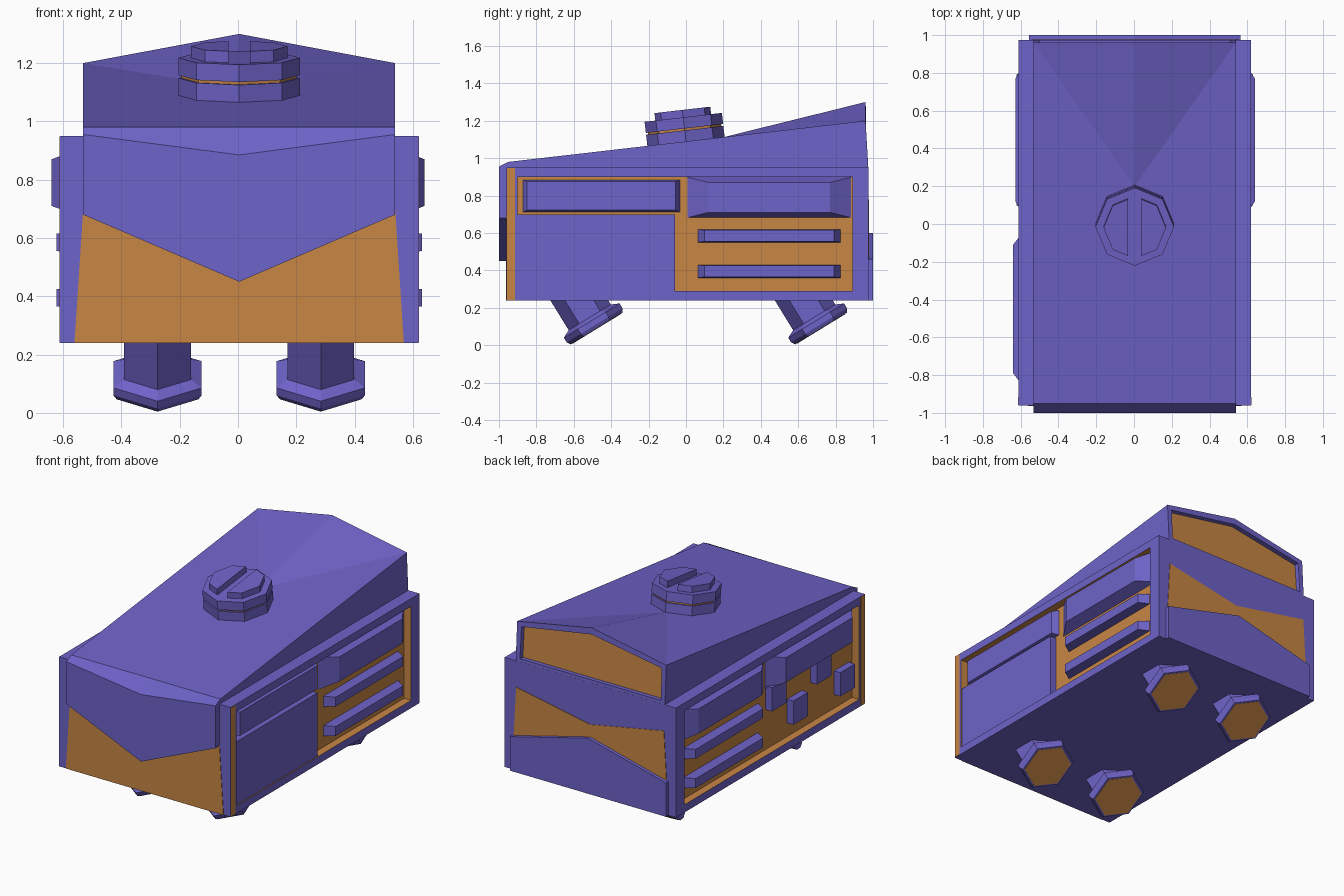
import bpy, bmesh
from math import sin, cos, pi, radians, atan2
from mathutils import Matrix, Vector

if "Cube" in bpy.data.objects:
    bpy.data.objects.remove(bpy.data.objects["Cube"])

CX = 0.004   # small sideways offset of the whole model


def material(name, col):
    m = bpy.data.materials.new(name)
    m.diffuse_color = (*col, 1)
    m.use_nodes = True
    m.node_tree.nodes["Principled BSDF"].inputs["Base Color"].default_value = m.diffuse_color
    return m


PURPLE = material("purple", (0.155, 0.125, 0.58))
ORANGE = material("orange", (0.58, 0.24, 0.06))


def finish(name, bm, mats):
    bmesh.ops.recalc_face_normals(bm, faces=bm.faces[:])
    me = bpy.data.meshes.new(name)
    bm.to_mesh(me)
    bm.free()
    for m in mats:
        me.materials.append(m)
    ob = bpy.data.objects.new(name, me)
    ob.location.x = CX
    bpy.context.collection.objects.link(ob)
    return ob


def loft(name, loops, mat, matrix=None):
    """Skin a row of equal point loops and cap both ends."""
    bm = bmesh.new()
    rows = [[bm.verts.new(p) for p in lp] for lp in loops]
    n = len(rows[0])
    for a, b in zip(rows, rows[1:]):
        for i in range(n):
            j = (i + 1) % n
            bm.faces.new((a[i], a[j], b[j], b[i]))
    bm.faces.new(rows[0])
    bm.faces.new(rows[-1])
    if matrix:
        bm.transform(matrix)
    return finish(name, bm, [mat])


def plate_y(name, xz, y0, y1, mat):
    return loft(name, [[(x, y, z) for x, z in xz] for y in (y0, y1)], mat)


def side_block(name, s, base, outer, x1, mat, x0=0.56):
    """Block on side s tapering from base to outer; each is (y0, y1, z0, z1)."""
    loops = []
    for x, (y0, y1, z0, z1) in ((x0, base), (x1, outer)):
        loops.append([(s * x, y0, z0), (s * x, y1, z0), (s * x, y1, z1), (s * x, y0, z1)])
    return loft(name, loops, mat)


def turned(name, n, profile, mat, matrix, start=0.0):
    """n-sided stack of (radius, height) rings."""
    loops = [[(r * cos(start + 2 * pi * i / n), r * sin(start + 2 * pi * i / n), h)
              for i in range(n)] for r, h in profile]
    return loft(name, loops, mat, matrix)


# Main body with a sunken orange bay on each side
bm = bmesh.new()
bmesh.ops.create_cube(bm, size=1)
for v in bm.verts:
    v.co = Vector((v.co.x * 1.23, 0.975 if v.co.y > 0 else -0.96, 0.95 if v.co.z > 0 else 0.24))
bmesh.ops.recalc_face_normals(bm, faces=bm.faces[:])
for f in [f for f in bm.faces if abs(f.normal.x) > 0.9]:
    bmesh.ops.inset_individual(bm, faces=[f], thickness=0.05)
    for v in f.verts:
        v.co.y = 0.89 if v.co.y > 0 else -0.90
        v.co.z = 0.90 if v.co.z > 0.6 else 0.29
    s = 1 if f.normal.x > 0 else -1
    r = bmesh.ops.extrude_face_region(bm, geom=[f])
    floor = [g for g in r["geom"] if isinstance(g, bmesh.types.BMFace)][0]
    if f.is_valid:
        bm.faces.remove(f)
    for v in floor.verts:
        v.co.x = s * 0.565
    for g in {g for e in floor.edges for g in e.link_faces}:
        g.material_index = 1
finish("body", bm, [PURPLE, ORANGE])

# Hood: flat front, ridge rising to a peak at the back, with a sunken rear window
bm = bmesh.new()
V = [bm.verts.new(p) for p in (
    (-.535, -.95, .98), (.535, -.95, .98), (.535, .96, 1.2), (-.535, .96, 1.2),
    (0, .96, 1.3), (0, .2, 1.112),
    (-.535, -.95, .94), (.535, -.95, .94), (.535, .975, .94), (-.535, .975, .94))]
for idx in ((0, 1, 5), (1, 2, 5), (2, 4, 5), (4, 3, 5), (3, 0, 5),
            (0, 6, 7, 1), (1, 7, 8, 2), (3, 9, 6, 0), (9, 8, 7, 6)):
    bm.faces.new([V[i] for i in idx])
back = bm.faces.new([V[i] for i in (9, 3, 4, 2, 8)])
bmesh.ops.recalc_face_normals(bm, faces=bm.faces[:])
bmesh.ops.inset_individual(bm, faces=[back], thickness=0.042)
bmesh.ops.inset_individual(bm, faces=[back], thickness=0.0, depth=-0.03)
back.material_index = 1
finish("hood", bm, [PURPLE, ORANGE])

# Front visor with V-shaped brow and lower edge
loft("visor", [[(x, -.94, .98), (x, -.95, .98), (x, -1, zt), (x, -1, zb), (x, -.94, zb)]
               for x, zt, zb in ((-.535, .955, .68), (0, .885, .45), (.535, .955, .68))], PURPLE)

# Orange front plate, rear plate and rear bumper slab
plate_y("front_plate", [(-.565, .24), (.565, .24), (.535, .70), (-.535, .70)], -.963, -.94, ORANGE)
plate_y("rear_plate", [(-.56, .25), (.56, .25), (.53, .78), (0, .68), (-.53, .78)], .96, .978, ORANGE)
plate_y("rear_slab", [(-.56, .24), (.56, .24), (.56, .46), (0, .6), (-.56, .46)], .96, 1.0, PURPLE)

# Parts shared by both sides
for s, tag in ((1, "right"), (-1, "left")):
    strip = (-.958, -.915, .242, .948)
    side_block(tag + "_edge_strip", s, strip, strip, .617, ORANGE, .60)
    side_block(tag + "_rear_pod", s, (0, .89, .68, .90), (.12, .77, .71, .87),
               .636 if s > 0 else .632, PURPLE)
    for i, z in enumerate((.36, .55)):
        side_block(f"{tag}_bar_{i + 1}", s, (.06, .83, z, z + .07),
                   (.10, .79, z + .005, z + .065), .627, PURPLE)

# Right side front: drawer block and flat door
side_block("right_front_block", 1, (-.875, -.03, .71, .885), (-.85, -.055, .722, .875), .605, PURPLE)
side_block("right_door", 1, (-.90, -.06, .29, .70), (-.90, -.06, .29, .70), .609, PURPLE)

# Left side front: pod and four staggered buttons
side_block("left_front_pod", -1, (-.90, 0, .68, .90), (-.79, -.11, .71, .87), .644, PURPLE)
for i, (y, z) in enumerate(((-.09, .625), (-.31, .455), (-.55, .625), (-.79, .455))):
    r = (y - .075, y + .075, z - .077, z + .077)
    side_block(f"left_button_{i + 1}", -1, r, r, .61, PURPLE)

# Knob on the roof: two octagonal discs, orange gap ring, split cap
slope = atan2(.22, 1.91)
K = Matrix.Translation((0, 0, 1.089)) @ Matrix.Rotation(slope, 4, 'X')
turned("knob_base", 8, [(.208, -.02), (.208, .06)], PURPLE, K)
turned("knob_ring", 8, [(.197, .055), (.197, .075)], ORANGE, K)
turned("knob_top", 8, [(.208, .07), (.208, .13)], PURPLE, K)
for s, tag in ((1, "right"), (-1, "left")):
    half = [(.037, -.15), (.117, -.117), (.165, 0), (.117, .117), (.037, .15)]
    loft("knob_cap_" + tag, [[(s * x, y, h) for x, y in half] for h in (.12, .17)], PURPLE, K)

# Four tilted legs with hexagonal feet
for x in (-.28, .28):
    for y, row in ((-.478, "front"), (.722, "rear")):
        M = Matrix.Translation((x, y, .089)) @ Matrix.Rotation(radians(31.5), 4, 'X')
        tag = f"{row}_{'right' if x > 0 else 'left'}"
        turned(tag + "_leg", 6, [(.132, .04), (.132, .28)], PURPLE, M, pi / 2)
        turned(tag + "_foot", 6, [(.162, 0), (.175, .02), (.175, .05), (.132, .07)], PURPLE, M, pi / 2)
        turned(tag + "_sole", 6, [(.15, -.002), (.15, .01)], ORANGE, M, pi / 2)
